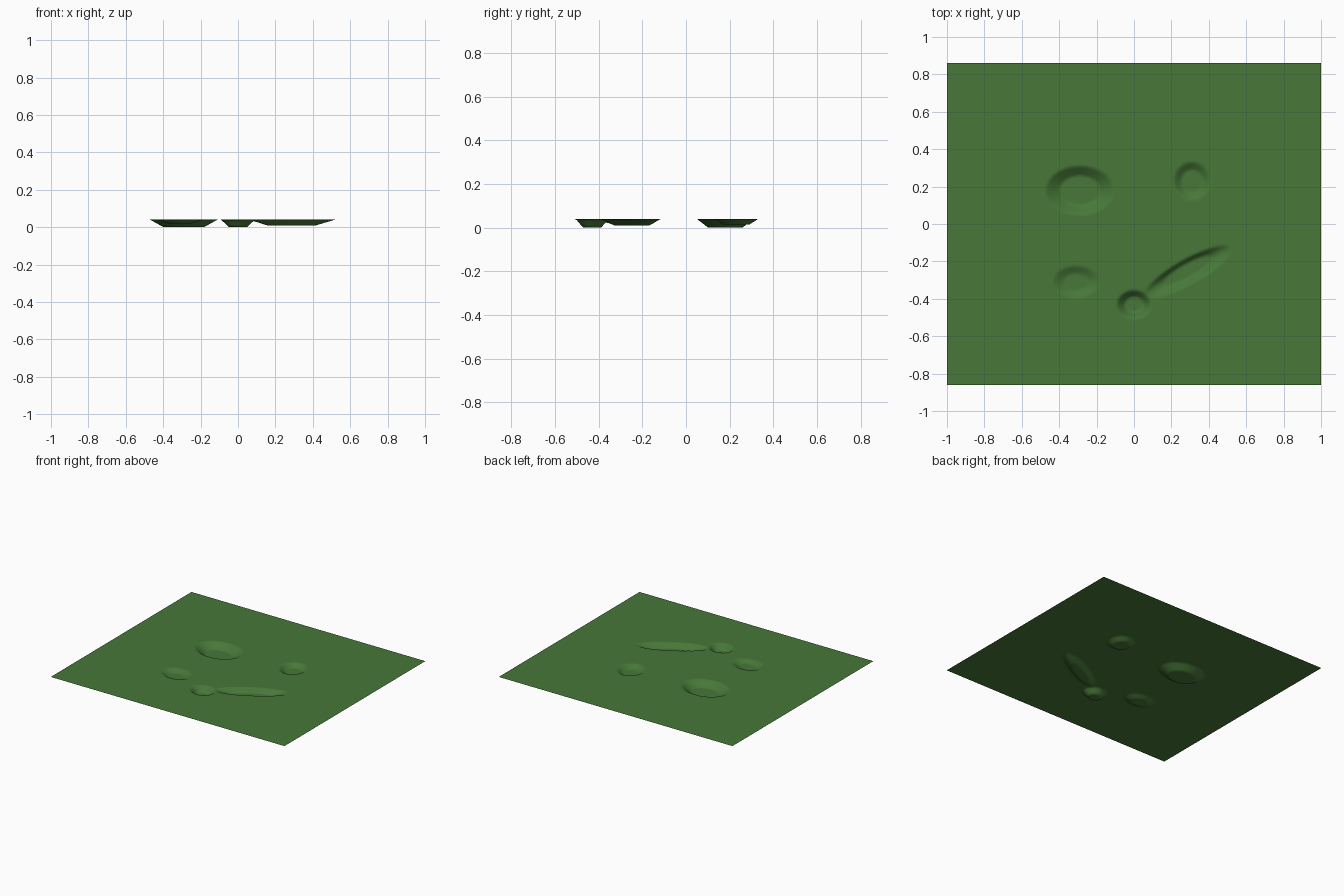
import bpy
import bmesh
from math import cos, sin, radians, hypot

WIDTH, DEPTH, TOP = 2.0, 1.72, 0.04
STEP = 0.01

cube = bpy.data.objects.get("Cube")
if cube:
    bpy.data.objects.remove(cube, do_unlink=True)

# Grass colour
grass = bpy.data.materials.new("grass green")
grass.use_nodes = True
colour = (0.063, 0.185, 0.04, 1)
grass.diffuse_color = colour
bsdf = grass.node_tree.nodes["Principled BSDF"]
bsdf.inputs["Base Color"].default_value = colour
bsdf.inputs["Roughness"].default_value = 0.9

# Hollows: centre, radii, turn in degrees, depth, floor share, floor skew
hollows = [
    dict(at=(-0.29, 0.18), size=(0.18, 0.13), turn=0, drop=0.04, floor=0.6, skew=0),
    dict(at=(0.31, 0.23), size=(0.095, 0.1), turn=0, drop=0.026, floor=0.6, skew=0),
    dict(at=(-0.31, -0.31), size=(0.12, 0.085), turn=0, drop=0.02, floor=0.55, skew=0),
    dict(at=(0, -0.43), size=(0.09, 0.075), turn=0, drop=0.04, floor=0.55, skew=0),
    dict(at=(0.29, -0.255), size=(0.26, 0.065), turn=29, drop=0.031, floor=0.55, skew=0.2),
]


def hollow_depth(x, y, at, size, turn, drop, floor, skew):
    """Depth of a flat-floored oval dip with sloping walls."""
    dx, dy = x - at[0], y - at[1]
    c, s = cos(radians(turn)), sin(radians(turn))
    u = (dx * c + dy * s) / size[0]
    v = (dy * c - dx * s) / size[1]
    r = hypot(u, v)
    if r >= 1:
        return 0
    edge = floor + skew * v
    return drop * min(1, (1 - r) / (1 - edge))


# Ground sheet, sunk where a hollow lies
bm = bmesh.new()
bmesh.ops.create_grid(bm, x_segments=round(WIDTH / STEP),
                      y_segments=round(DEPTH / STEP), size=1)
for v in bm.verts:
    v.co.x *= WIDTH / 2
    v.co.y *= DEPTH / 2
    v.co.z = TOP - max(hollow_depth(v.co.x, v.co.y, **h) for h in hollows)
for f in bm.faces:
    f.smooth = True
mesh = bpy.data.meshes.new("ground_sheet")
bm.to_mesh(mesh)
bm.free()
mesh.materials.append(grass)
ground = bpy.data.objects.new("ground_sheet", mesh)
bpy.context.collection.objects.link(ground)
